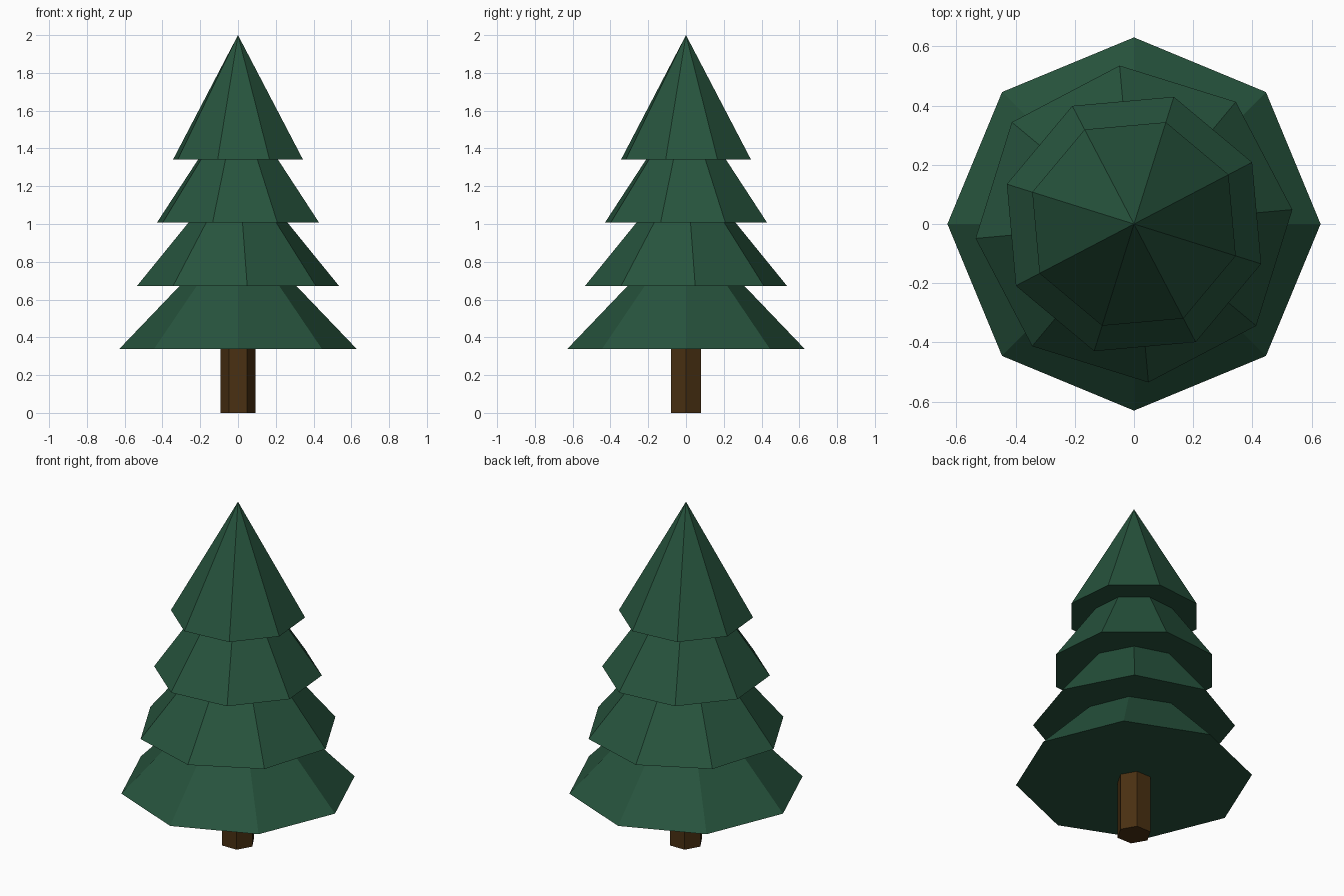
import bpy
import math

if "Cube" in bpy.data.objects:
    bpy.data.objects.remove(bpy.data.objects["Cube"])


def material(name, rgb):
    m = bpy.data.materials.new(name)
    m.diffuse_color = (*rgb, 1.0)
    m.use_nodes = True
    m.node_tree.nodes["Principled BSDF"].inputs["Base Color"].default_value = m.diffuse_color
    return m


green = material("pine green", (0.020, 0.088, 0.047))
brown = material("bark brown", (0.068, 0.030, 0.006))


def cone(name, sides, r_bottom, r_top, z0, z1, angle, mat):
    """Closed flat-faced cone or prism; angle is the direction of its first corner."""
    bpy.ops.mesh.primitive_cone_add(vertices=sides, radius1=r_bottom, radius2=r_top,
                                    depth=z1 - z0, location=(0, 0, (z0 + z1) / 2))
    ob = bpy.context.object
    ob.name = name
    # primitive's first corner points along +y
    ob.rotation_euler.z = math.radians(angle - 90)
    ob.data.materials.append(mat)
    return ob


# Trunk: hexagonal prism up to the lowest tier
cone("trunk", 6, 0.093, 0.093, 0.0, 0.34, 0, brown)

# Foliage: four overlapping eight-sided cones, each turned differently
tiers = [(0.63, 0), (0.537, 5.2), (0.45, 27.6), (0.36, 27.6)]
for i, (radius, angle) in enumerate(tiers):
    base = 0.337 + 0.335 * i
    cone(f"foliage_tier_{i + 1}", 8, radius, 0.0, base, base + 0.658, angle, green)
